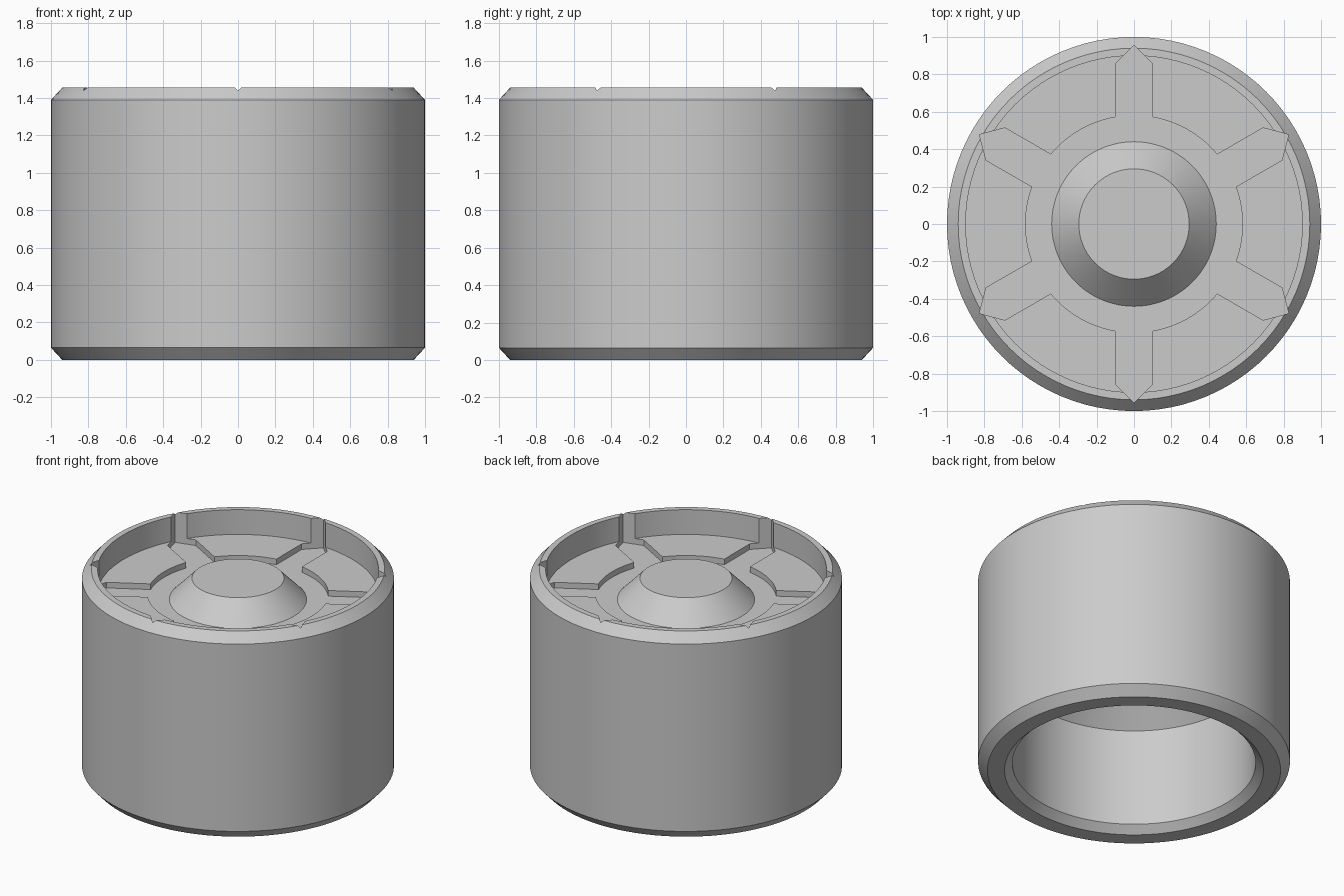
import bpy, bmesh
from math import pi, radians, cos, sin, asin
from mathutils import Vector, Matrix

if "Cube" in bpy.data.objects:
    bpy.data.objects.remove(bpy.data.objects["Cube"], do_unlink=True)

SEGMENTS = 96
SPOKES = 6
RIM_TOP, PAD_TOP, CHANNEL_FLOOR = 1.455, 1.28, 1.24

grey = bpy.data.materials.new("plain grey")
grey.use_nodes = True
grey.diffuse_color = (0.6, 0.6, 0.6, 1)
grey.node_tree.nodes["Principled BSDF"].inputs["Base Color"].default_value = (0.6, 0.6, 0.6, 1)


def finish(bm, name):
    bmesh.ops.recalc_face_normals(bm, faces=bm.faces)
    mesh = bpy.data.meshes.new(name)
    bm.to_mesh(mesh)
    bm.free()
    obj = bpy.data.objects.new(name, mesh)
    bpy.context.collection.objects.link(obj)
    mesh.materials.append(grey)
    return obj


def lathe(name, profile):
    """Revolve an (r, z) profile that starts and ends on the axis."""
    bm = bmesh.new()
    verts = [bm.verts.new((r, 0, z)) for r, z in profile]
    edges = [bm.edges.new(pair) for pair in zip(verts, verts[1:])]
    bmesh.ops.spin(bm, geom=verts + edges, cent=(0, 0, 0), axis=(0, 0, 1),
                   angle=2 * pi, steps=SEGMENTS)
    bmesh.ops.remove_doubles(bm, verts=bm.verts, dist=1e-4)
    return finish(bm, name)


def boolean(target, tool, operation):
    mod = target.modifiers.new(operation, 'BOOLEAN')
    mod.object, mod.operation, mod.solver = tool, operation, 'EXACT'
    bpy.context.view_layer.objects.active = target
    bpy.ops.object.modifier_apply(modifier=mod.name)
    bpy.data.objects.remove(tool, do_unlink=True)


# Chamfered cylinder with a shallow recess on top and a deep cavity below
body = lathe("cylinder_body", [
    (0, PAD_TOP), (0.9, PAD_TOP), (0.9, RIM_TOP), (0.94, RIM_TOP),
    (1, 1.39), (1, 0.065), (0.94, 0), (0.83, 0), (0.78, 0.05),
    (0.78, 0.74), (0.44, 1.08), (0, 1.08)])

# Channel cutter: central disc with pointed spokes that notch the rim
disc, half, shoulder, tip = 0.58, 0.1, 0.855, 0.955
corner = asin(half / disc)
outline = []
for k in range(SPOKES):
    angle = radians(90) + k * 2 * pi / SPOKES
    turn = Matrix.Rotation(angle, 3, 'Z')
    for x, y in [(shoulder, -half), (tip, 0), (shoulder, half)]:
        outline.append(turn @ Vector((x, y, 0)))
    gap = 2 * pi / SPOKES - 2 * corner
    for i in range(13):
        a = angle + corner + gap * i / 12
        outline.append(Vector((disc * cos(a), disc * sin(a), 0)))
bm = bmesh.new()
base = bm.faces.new([bm.verts.new((p.x, p.y, CHANNEL_FLOOR)) for p in outline])
raised = bmesh.ops.extrude_face_region(bm, geom=[base], use_keep_orig=True)
bmesh.ops.translate(bm, vec=(0, 0, 0.4),
                    verts=[v for v in raised["geom"] if isinstance(v, bmesh.types.BMVert)])
boolean(body, finish(bm, "channel_cutter"), 'DIFFERENCE')

# Central tapered hub
hub = lathe("hub", [(0, 1.39), (0.295, 1.39), (0.44, CHANNEL_FLOOR), (0.44, 1.16), (0, 1.16)])
boolean(body, hub, 'UNION')

bpy.ops.object.select_all(action='DESELECT')
body.select_set(True)
bpy.context.view_layer.objects.active = body
bpy.ops.object.shade_smooth_by_angle(angle=radians(25))
